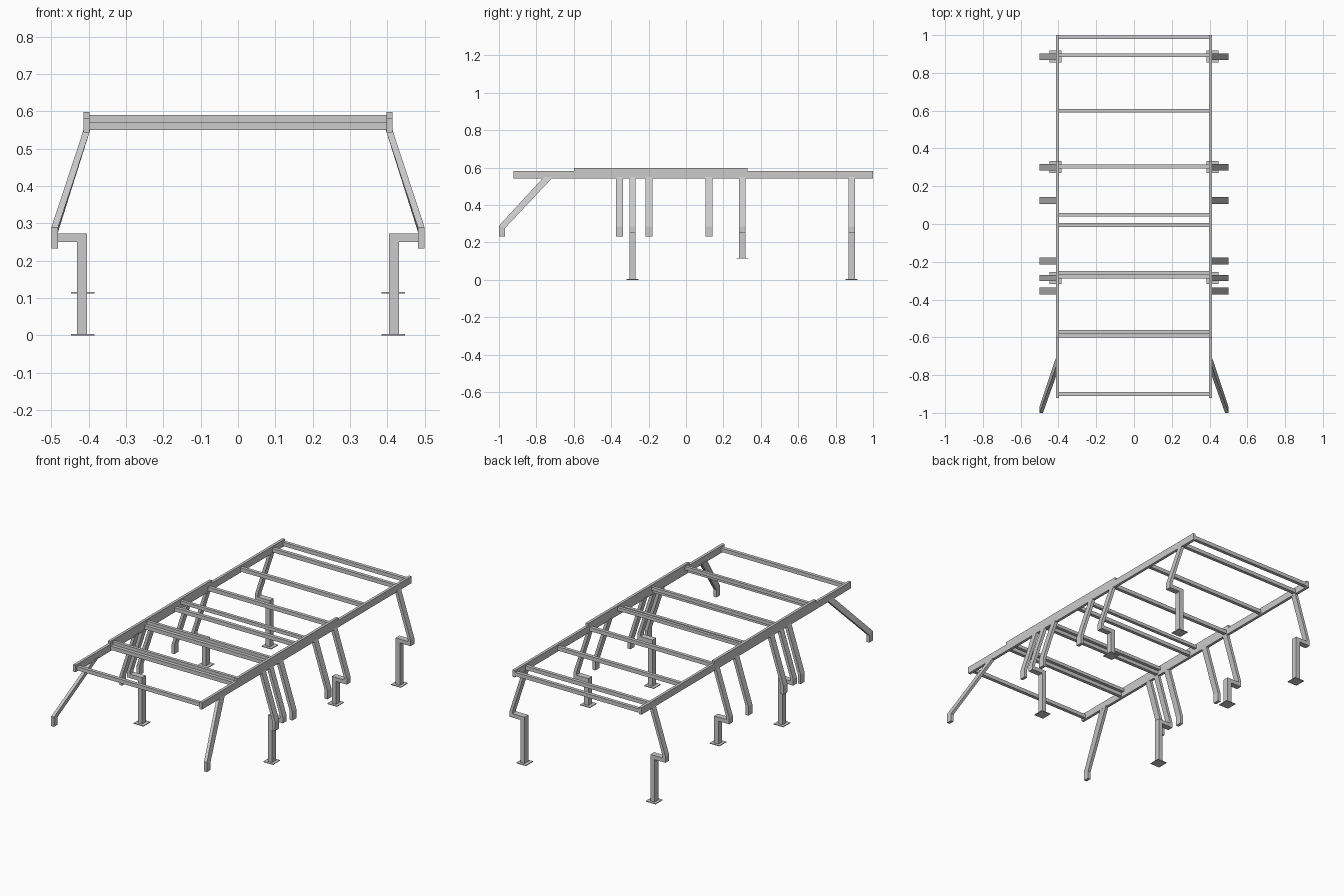
import bpy, bmesh

if "Cube" in bpy.data.objects:
    bpy.data.objects.remove(bpy.data.objects["Cube"])


def loft(name, sections):
    """Skin a bar through rectangles given as (x0, x1, (y, z) front, (y, z) back)."""
    bm = bmesh.new()
    rings = [[bm.verts.new(p) for p in ((x0, *f), (x1, *f), (x1, *b), (x0, *b))]
             for x0, x1, f, b in sections]
    for a, b in zip(rings, rings[1:]):
        for i in range(4):
            j = (i + 1) % 4
            bm.faces.new((a[i], a[j], b[j], b[i]))
    bm.faces.new(rings[0])
    bm.faces.new(rings[-1])
    bmesh.ops.recalc_face_normals(bm, faces=bm.faces)
    me = bpy.data.meshes.new(name)
    bm.to_mesh(me)
    bm.free()
    ob = bpy.data.objects.new(name, me)
    bpy.context.collection.objects.link(ob)
    return ob


def box(name, x, y, z):
    return loft(name, [(*x, (y[0], h), (y[1], h)) for h in z])


def mirrored(ob):
    # The mirror plane is x = 0, the object origin
    ob.modifiers.new("Mirror", "MIRROR").use_mirror_merge = False


def strut(name, y, bottom, w=0.034):
    # Outward leaning bar that turns vertical at its lower end
    f, b = y - w / 2, y + w / 2
    mirrored(loft(name, [(0.396, 0.414, (f, 0.55), (b, 0.55)),
                         (0.482, 0.5, (f, 0.285), (b, 0.285)),
                         (0.482, 0.5, (f, bottom), (b, bottom))]))


# Side rails with a raised strip along the middle
mirrored(box("side_rail", (0.398, 0.414), (-0.922, 1.0), (0.543, 0.583)))
mirrored(box("raised_rail", (0.398, 0.414), (-0.6, 0.33), (0.583, 0.599)))

# Crossbars between the rails
for y in (-0.9, -0.59, -0.278, -0.005, 0.305, 0.6, 0.893, 0.989):
    box("lower_crossbar", (-0.398, 0.398), (y - 0.01, y + 0.01), (0.55, 0.572))
for y in (-0.57, -0.259, 0.05):
    box("upper_crossbar", (-0.398, 0.398), (y - 0.009, y + 0.009), (0.571, 0.59))

# Short hanging struts
for y in (-0.356, -0.197, 0.124):
    strut("side_strut", y, 0.233, 0.037)

# Front struts raking forward and outward
mirrored(loft("front_strut", [(0.396, 0.414, (-0.76, 0.55), (-0.71, 0.55)),
                              (0.482, 0.5, (-1.0, 0.289), (-0.967, 0.277)),
                              (0.482, 0.5, (-1.0, 0.233), (-0.967, 0.233))]))

# Legs with an inward step, a post and a foot plate
for y, foot in ((-0.286, 0.0), (0.301, 0.113), (0.886, 0.0)):
    strut("leg_upper", y, 0.25)
    mirrored(box("leg_step", (0.404, 0.482), (y - 0.017, y + 0.017), (0.25, 0.273)))
    mirrored(box("leg_post", (0.404, 0.431), (y - 0.017, y + 0.017), (foot + 0.004, 0.25)))
    mirrored(box("foot_plate", (0.385, 0.447), (y - 0.032, y + 0.032), (foot, foot + 0.004)))
